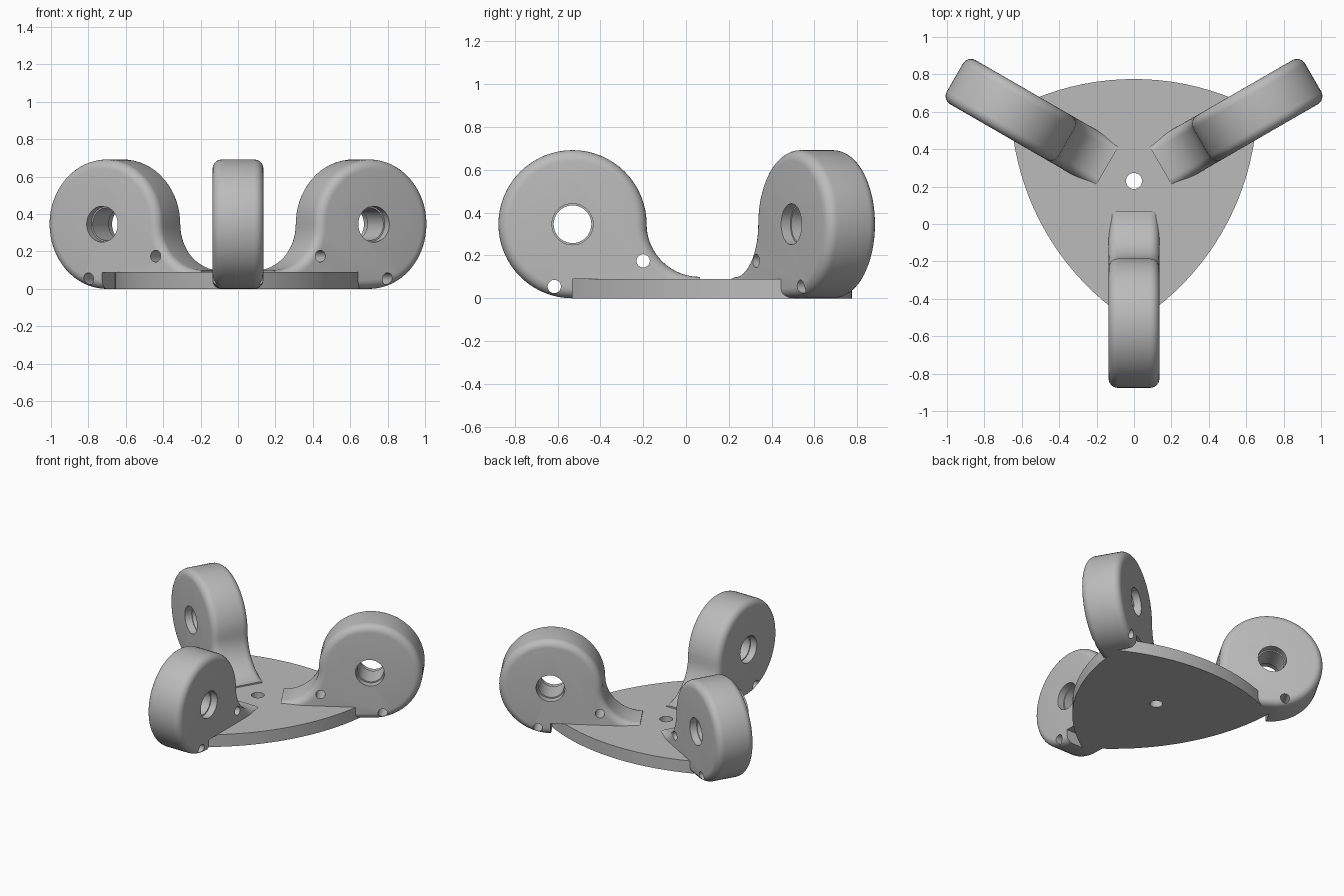
import bpy, bmesh
from math import sin, cos, pi, radians, sqrt, asin
from mathutils import Matrix, Vector

if "Cube" in bpy.data.objects:
    bpy.data.objects.remove(bpy.data.objects["Cube"])

HUB = Vector((0, 0.23, 0))      # axis of the threefold symmetry
REACH = 0.76                    # hub to wheel-lobe centre
RADIUS = 0.346                  # lobe radius
HALF = 0.136                    # half thickness of an arm
DECK = 0.09                     # plate thickness
NECK = 0.25                     # size of the concave neck sweep

grey = bpy.data.materials.new("plain grey")
grey.use_nodes = True
colour = (0.5, 0.5, 0.5, 1)
grey.diffuse_color = colour
grey.node_tree.nodes["Principled BSDF"].inputs["Base Color"].default_value = colour


def add_object(name, bm):
    mesh = bpy.data.meshes.new(name)
    bmesh.ops.recalc_face_normals(bm, faces=bm.faces)
    bm.to_mesh(mesh)
    bm.free()
    mesh.materials.append(grey)
    obj = bpy.data.objects.new(name, mesh)
    bpy.context.collection.objects.link(obj)
    return obj


def extrude_outline(points, vector):
    bm = bmesh.new()
    face = bm.faces.new([bm.verts.new(p) for p in points])
    result = bmesh.ops.extrude_face_region(bm, geom=[face])
    moved = [g for g in result["geom"] if isinstance(g, bmesh.types.BMVert)]
    bmesh.ops.translate(bm, verts=moved, vec=vector)
    if face.is_valid and len(bm.faces) < len(points) + 2:
        bm.faces.new([v for v in face.verts])
    return bm


def cylinder(radius, depth, centre, axis):
    bm = bmesh.new()
    turn = Matrix.Rotation(pi / 2, 4, "Y") if axis == "X" else Matrix()
    bmesh.ops.create_cone(bm, cap_ends=True, segments=40, radius1=radius, radius2=radius,
                          depth=depth, matrix=Matrix.Translation(centre) @ turn)
    return add_object("cutter", bm)


def box(low, high):
    bm = bmesh.new()
    low, high = Vector(low), Vector(high)
    size = Matrix.Diagonal((high - low).to_4d())
    size[3][3] = 1
    bmesh.ops.create_cube(bm, size=1, matrix=Matrix.Translation((low + high) / 2) @ size)
    return add_object("cutter", bm)


def carve(obj, cutters):
    for cutter in cutters:
        mod = obj.modifiers.new("cut", "BOOLEAN")
        mod.operation = "DIFFERENCE"
        mod.solver = "EXACT"
        mod.object = cutter
    bpy.context.view_layer.update()
    graph = bpy.context.evaluated_depsgraph_get()
    mesh = bpy.data.meshes.new_from_object(obj.evaluated_get(graph))
    obj.modifiers.clear()
    obj.data = mesh
    for cutter in cutters:
        bpy.data.objects.remove(cutter)


def smooth(obj):
    bpy.ops.object.select_all(action="DESELECT")
    obj.select_set(True)
    bpy.context.view_layer.objects.active = obj
    bpy.ops.object.shade_smooth_by_angle(angle=radians(30))


# Base plate: a rounded triangle of three arcs whose tips reach the lobe centres
chord = REACH * sin(pi / 3)
bulge = 0.545 - REACH / 2
arc_radius = (chord ** 2 + bulge ** 2) / (2 * bulge)
sweep = asin(chord / arc_radius)
STEPS = 20
outline = []
for side in range(3):
    middle = pi / 2 + side * 2 * pi / 3
    centre = HUB + Vector((cos(middle), sin(middle), 0)) * (0.545 - arc_radius)
    for i in range(STEPS):
        a = middle - sweep + 2 * sweep * i / STEPS
        outline.append(centre + Vector((cos(a), sin(a), 0)) * arc_radius)
plate = add_object("base_plate", extrude_outline(outline, (0, 0, DECK)))
carve(plate, [cylinder(0.043, 1, HUB, "Z")])
smooth(plate)

# Arm side profile, hub at the origin and pointing to -y
inner = -REACH + RADIUS + NECK
profile = []
for i in range(17):              # concave neck, from the tip up to the lobe
    a = -pi / 2 - pi / 2 * i / 16
    profile.append((-HALF, inner + NECK * cos(a), RADIUS + (RADIUS - 0.1) * sin(a)))
for i in range(1, 49):           # round lobe, over the top and down to the ground
    a = 1.5 * pi * i / 48
    profile.append((-HALF, -REACH + RADIUS * cos(a), RADIUS + RADIUS * sin(a)))
profile += [(-HALF, -0.62, 0), (-HALF, -0.6, 0.04), (-HALF, inner, 0.04)]
bm = extrude_outline(profile, (2 * HALF, 0, 0))


# Round the side rims, leaving the inner end and the hidden underside square
def on_rim(edge):
    a, b = (v.co for v in edge.verts)
    mid = (a + b) / 2
    hidden = mid.y > inner - 0.005 or (mid.z < 0.05 and mid.y > -0.63)
    return abs(a.x - b.x) < 1e-4 and not hidden


bmesh.ops.bevel(bm, geom=[e for e in bm.edges if on_rim(e)], offset=0.05,
                segments=6, profile=0.5, affect="EDGES")
arm = add_object("front_arm", bm)

# Axle bore with shallow counterbores, two pin holes and the notch beside the plate
carve(arm, [
    cylinder(0.088, 1, (0, -REACH, RADIUS), "X"),
    cylinder(0.096, 0.1, (HALF, -REACH, RADIUS), "X"),
    cylinder(0.096, 0.1, (-HALF, -REACH, RADIUS), "X"),
    cylinder(0.031, 1, (0, -0.43, 0.175), "X"),
    cylinder(0.031, 1, (0, -0.845, 0.055), "X"),
    box((0, -REACH, -0.1), (0.3, 0.1, DECK - 0.001)),
])
smooth(arm)

# Three arms around the hub
for name, angle in (("front_arm", 0), ("left_arm", 120), ("right_arm", 240)):
    part = arm
    if angle:
        part = arm.copy()
        part.name = name
        bpy.context.collection.objects.link(part)
    part.matrix_world = Matrix.Translation(HUB) @ Matrix.Rotation(radians(angle), 4, "Z")
